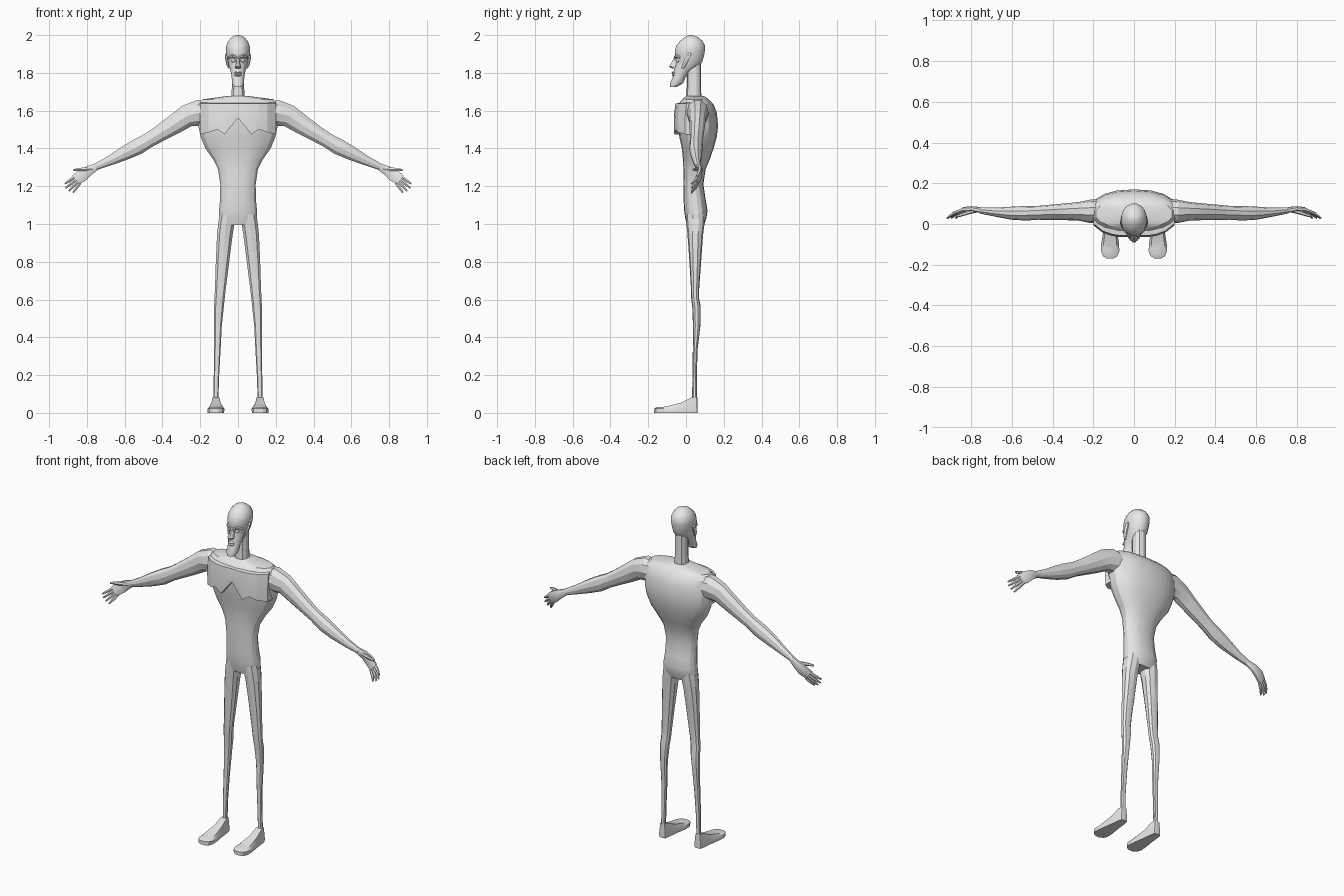
import bpy, bmesh, math
from mathutils import Vector as V

skin = bpy.data.materials.new("plain grey")
skin.diffuse_color = (0.8, 0.8, 0.8, 1)


def finish(name, bm, mirror=False, angle=25):
    bmesh.ops.recalc_face_normals(bm, faces=bm.faces)
    me = bpy.data.meshes.new(name)
    bm.to_mesh(me)
    bm.free()
    me.materials.append(skin)
    me.shade_smooth()
    me.set_sharp_from_angle(angle=math.radians(angle))
    ob = bpy.data.objects.new(name, me)
    bpy.context.collection.objects.link(ob)
    if mirror:
        ob.modifiers.new("mirror", 'MIRROR').use_mirror_merge = False
    return ob


def loft(name, rings, n=10, mirror=False, power=1.0, angle=25):
    """Skin over rings given as (centre, u radius vector, v radius vector)."""
    bm = bmesh.new()
    curve = lambda t: math.copysign(abs(t) ** power, t)
    loops = []
    for c, u, v in rings:
        loop = []
        for i in range(n):
            a = 2 * math.pi * (i + 0.5) / n
            loop.append(bm.verts.new(V(c) + V(u) * curve(math.cos(a)) + V(v) * curve(math.sin(a))))
        loops.append(loop)
    for a, b in zip(loops, loops[1:]):
        for i in range(n):
            j = (i + 1) % n
            bm.faces.new((a[i], a[j], b[j], b[i]))
    bm.faces.new(loops[0])
    bm.faces.new(loops[-1])
    return finish(name, bm, mirror, angle)


def upright(name, rows, x_rows=False, **kw):
    """Rows are (z, half width, front y, back y), with a leading centre x if x_rows."""
    rings = []
    for r in rows:
        x, (z, w, f, b) = (r[0], r[1:]) if x_rows else (0, r)
        rings.append(((x, (f + b) / 2, z), (w, 0, 0), (0, (b - f) / 2, 0)))
    return loft(name, rings, **kw)


def limb(name, rows, **kw):
    """Rows are (x, y, z, radius across the path, radius in y)."""
    rings = []
    for i, (x, y, z, rv, ry) in enumerate(rows):
        p, q = rows[max(i - 1, 0)], rows[min(i + 1, len(rows) - 1)]
        d = V((q[0] - p[0], 0, q[2] - p[2])).normalized()
        rings.append(((x, y, z), V((-d.z, 0, d.x)) * rv, (0, ry, 0)))
    return loft(name, rings, mirror=True, **kw)


# Torso from hips to shoulders
upright("torso", [
    (0.995, 0.085, 0.005, 0.095), (1.03, 0.103, -0.004, 0.108), (1.07, 0.102, -0.01, 0.114),
    (1.13, 0.096, -0.013, 0.104), (1.21, 0.095, -0.014, 0.092), (1.29, 0.107, -0.014, 0.104),
    (1.34, 0.132, -0.016, 0.125), (1.40, 0.175, -0.022, 0.146), (1.46, 0.20, -0.035, 0.163),
    (1.52, 0.213, -0.042, 0.170), (1.59, 0.215, -0.045, 0.163), (1.635, 0.212, -0.040, 0.145),
    (1.66, 0.19, -0.02, 0.12), (1.677, 0.06, 0.0, 0.095)], n=18, power=0.88)

# Chest plates with a notched lower edge, curving back at the sides
bm = bmesh.new()
cols = [(0, 1.56, -0.060), (0.035, 1.52, -0.062), (0.07, 1.475, -0.062),
        (0.11, 1.50, -0.056), (0.155, 1.485, -0.040), (0.20, 1.475, -0.004)]
grid = []
for x, low, y in cols:
    grid.append([bm.verts.new(p) for p in (
        (x, 0.05, low), (x, y, low), (x, y - 0.002, low + (1.605 - low) * 0.6),
        (x, y + 0.006, 1.638), (x * 0.95, 0.05, 1.65))])
for a, b in zip(grid, grid[1:]):
    for k in range(5):
        m = (k + 1) % 5
        bm.faces.new((a[k], a[m], b[m], b[k]))
bm.faces.new(grid[-1])
finish("chest", bm, mirror=True, angle=12)

# Neck
upright("neck", [(1.65, 0.038, -0.002, 0.082), (1.72, 0.034, 0.004, 0.08), (1.87, 0.034, 0.004, 0.08)],
        n=10, power=0.8)

# Head with long bearded jaw
upright("head", [
    (1.725, 0.022, -0.086, -0.05), (1.745, 0.033, -0.086, -0.015), (1.78, 0.034, -0.069, 0.0),
    (1.81, 0.040, -0.066, 0.03), (1.835, 0.047, -0.060, 0.072), (1.86, 0.054, -0.052, 0.088),
    (1.885, 0.060, -0.060, 0.096), (1.92, 0.065, -0.060, 0.102), (1.945, 0.063, -0.052, 0.102),
    (1.97, 0.052, -0.033, 0.088), (1.988, 0.035, -0.010, 0.066), (1.997, 0.018, 0.008, 0.045),
    (2.0, 0.004, 0.023, 0.031)], n=16, angle=30)

# Face details
upright("nose", [(1.822, 0.014, -0.075, -0.04), (1.833, 0.018, -0.092, -0.04),
                 (1.85, 0.013, -0.08, -0.04), (1.885, 0.009, -0.063, -0.04)], n=8)
upright("lips", [(1.782, 0.012, -0.071, -0.05), (1.789, 0.021, -0.077, -0.05),
                 (1.794, 0.017, -0.071, -0.05), (1.801, 0.02, -0.077, -0.05),
                 (1.808, 0.011, -0.07, -0.05)], n=8)
loft("brow", [((0.004, -0.056, 1.882), (0, 0.009, 0), (0, 0, 0.007)),
              ((0.03, -0.05, 1.89), (0, 0.01, 0), (0, 0, 0.008)),
              ((0.052, -0.028, 1.88), (0, 0.008, 0), (0, 0, 0.006))], n=6, mirror=True)
bm = bmesh.new()
bmesh.ops.create_uvsphere(bm, u_segments=10, v_segments=6, radius=0.011)
bmesh.ops.translate(bm, verts=bm.verts, vec=(0.024, -0.043, 1.866))
finish("eye", bm, mirror=True, angle=40)
upright("ear", [(0.048, 1.822, 0.004, -0.026, -0.012), (0.056, 1.845, 0.007, -0.02, 0.004),
                (0.061, 1.875, 0.008, -0.008, 0.022), (0.063, 1.895, 0.007, 0.004, 0.03),
                (0.06, 1.905, 0.004, 0.012, 0.026)], x_rows=True, n=8, mirror=True)

# Arms from shoulder to wrist
limb("arm", [
    (0.14, 0.062, 1.585, 0.060, 0.060), (0.21, 0.062, 1.588, 0.072, 0.058),
    (0.27, 0.062, 1.572, 0.062, 0.046), (0.34, 0.060, 1.525, 0.054, 0.041),
    (0.42, 0.057, 1.475, 0.045, 0.037), (0.47, 0.055, 1.445, 0.041, 0.034),
    (0.53, 0.053, 1.410, 0.045, 0.036), (0.60, 0.053, 1.375, 0.039, 0.032),
    (0.68, 0.058, 1.335, 0.027, 0.022), (0.755, 0.066, 1.302, 0.018, 0.015)], n=10)

# Hands
limb("palm", [
    (0.74, 0.065, 1.308, 0.017, 0.014), (0.785, 0.074, 1.285, 0.027, 0.013),
    (0.825, 0.072, 1.258, 0.035, 0.013), (0.858, 0.058, 1.233, 0.031, 0.010)], n=8, power=0.8)
fingers = {"index_finger": ((0.86, 1.252), (0.917, 1.213)),
           "middle_finger": ((0.853, 1.24), (0.913, 1.190)),
           "ring_finger": ((0.846, 1.229), (0.896, 1.174)),
           "little_finger": ((0.836, 1.218), (0.874, 1.165))}
for name, ((x0, z0), (x1, z1)) in fingers.items():
    limb(name, [(x0, 0.062, z0, 0.009, 0.009),
                ((x0 + x1) / 2, 0.050, (z0 + z1) / 2, 0.009, 0.009),
                (x1, 0.030, z1, 0.005, 0.005)], n=6)
limb("thumb", [(0.765, 0.068, 1.292, 0.009, 0.010), (0.815, 0.056, 1.289, 0.011, 0.010),
               (0.845, 0.046, 1.289, 0.009, 0.009), (0.872, 0.038, 1.286, 0.005, 0.006)], n=6)

# Legs from hip to ankle
upright("leg", [
    (0.055, 1.05, 0.044, 0.0, 0.10), (0.062, 1.0, 0.045, 0.002, 0.098),
    (0.070, 0.94, 0.043, 0.008, 0.090), (0.082, 0.80, 0.037, 0.018, 0.080),
    (0.093, 0.66, 0.030, 0.026, 0.070), (0.098, 0.60, 0.028, 0.028, 0.070),
    (0.101, 0.56, 0.027, 0.033, 0.078), (0.106, 0.46, 0.021, 0.037, 0.076),
    (0.109, 0.34, 0.018, 0.036, 0.062), (0.114, 0.20, 0.015, 0.034, 0.057),
    (0.117, 0.06, 0.013, 0.032, 0.058)], x_rows=True, n=10, mirror=True, power=0.85)

# Feet: narrow heel, broad rounded toe, sloping upper
bm = bmesh.new()
outline = [(0.0, 0.062), (0.02, 0.058), (0.026, 0.03), (0.033, -0.03), (0.044, -0.10),
           (0.045, -0.135), (0.035, -0.158), (0.015, -0.17)]
outline += [(-x, y) for x, y in reversed(outline[1:])]
loops = []
for level in range(3):
    loop = []
    for x, y in outline:
        slope = min(max((0.03 - y) / 0.17, 0), 1)
        top = 0.082 - 0.052 * slope ** 0.6
        z = (0, 0.022, top)[level]
        s = (0.97, 1, 0.72)[level]
        yy = y if level < 2 else 0.04 + (y - 0.04) * 0.93
        loop.append(bm.verts.new((0.117 + x * s, yy, z)))
    loops.append(loop)
count = len(outline)
for a, b in zip(loops, loops[1:]):
    for i in range(count):
        j = (i + 1) % count
        bm.faces.new((a[i], a[j], b[j], b[i]))
bm.faces.new(loops[0])
top = loops[2]
for i in range(1, count // 2):
    quad = [top[i], top[i + 1], top[(count - i - 1) % count], top[count - i]]
    quad = list(dict.fromkeys(quad))
    if len(quad) > 2:
        bm.faces.new(quad)
bm.faces.new((top[0], top[1], top[count - 1]))
finish("foot", bm, mirror=True, angle=30)
